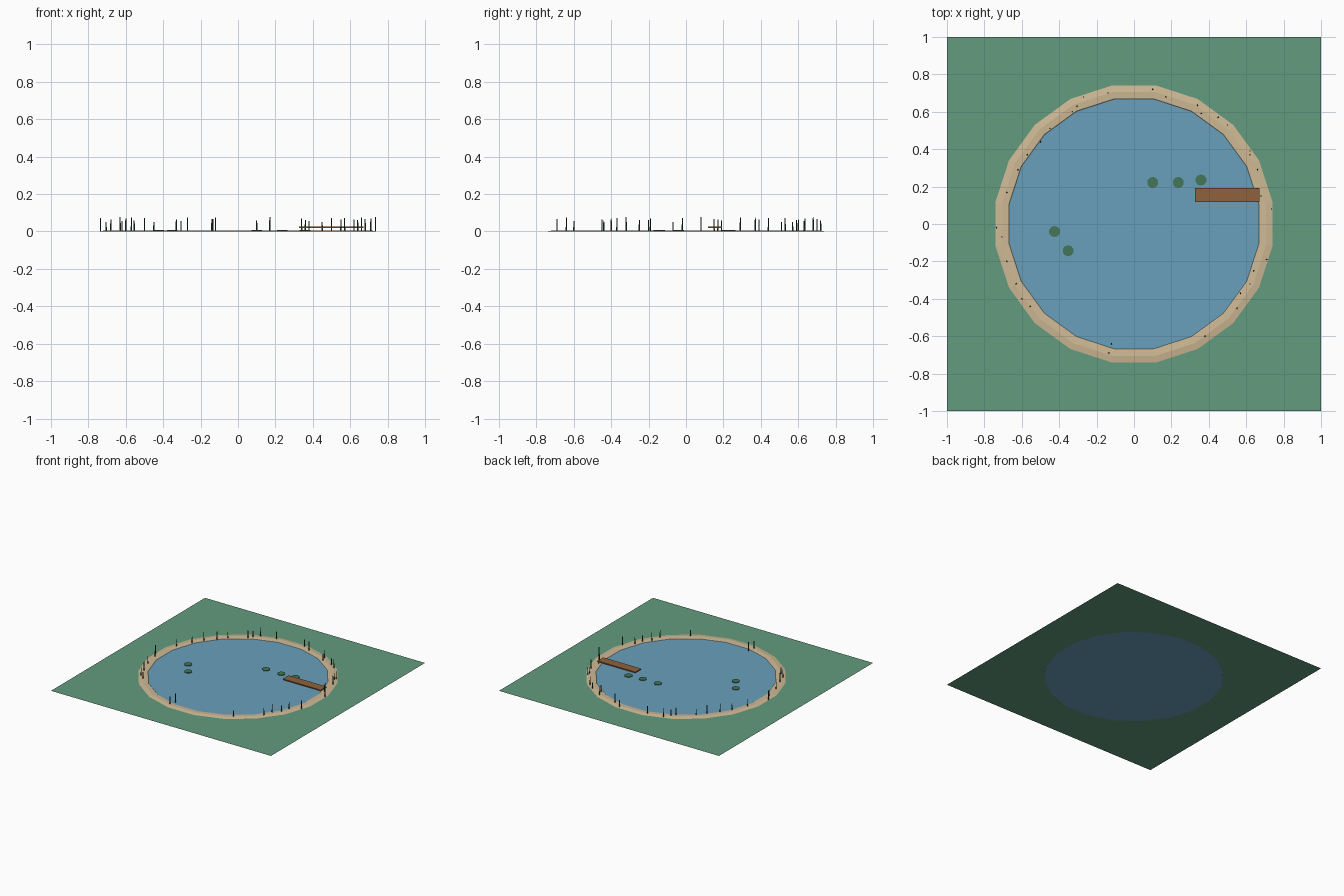
import bpy, bmesh, math

if "Cube" in bpy.data.objects:
    bpy.data.objects.remove(bpy.data.objects["Cube"])

SIDES = 20
OFFSET = 9  # degrees; puts polygon corners on the square's diagonals


def material(name, rgb):
    m = bpy.data.materials.new(name)
    m.diffuse_color = (*rgb, 1)
    m.use_nodes = True
    m.node_tree.nodes["Principled BSDF"].inputs["Base Color"].default_value = m.diffuse_color
    return m


GRASS = material("grass green", (0.125, 0.33, 0.21))
WATER = material("water blue", (0.14, 0.35, 0.50))
SAND = material("sand", (0.63, 0.49, 0.30))
WOOD = material("wood brown", (0.28, 0.12, 0.045))
PAD = material("lily green", (0.055, 0.18, 0.095))
REED = material("reed dark green", (0.025, 0.08, 0.04))


def finish(name, bm, mat):
    me = bpy.data.meshes.new(name)
    bm.to_mesh(me)
    bm.free()
    me.materials.append(mat)
    ob = bpy.data.objects.new(name, me)
    bpy.context.collection.objects.link(ob)
    return ob


def loop(bm, r, z, square=False):
    """A ring of corners, either round or pushed out to a square."""
    verts = []
    for i in range(SIDES):
        a = math.radians(OFFSET + 360 * i / SIDES)
        c, s = math.cos(a), math.sin(a)
        k = r / max(abs(c), abs(s)) if square else r
        verts.append(bm.verts.new((c * k, s * k, z)))
    return verts


def bridge(bm, inner, outer):
    for i in range(SIDES):
        j = (i + 1) % SIDES
        bm.faces.new((inner[i], outer[i], outer[j], inner[j]))


def cylinder(name, x, y, z, r, h, sides, mat, tip=1.0):
    bm = bmesh.new()
    bmesh.ops.create_cone(bm, cap_ends=True, segments=sides,
                          radius1=r, radius2=r * tip, depth=h)
    bmesh.ops.translate(bm, verts=bm.verts, vec=(x, y, z + h / 2))
    return finish(name, bm, mat)


# grass sheet with a round opening
bm = bmesh.new()
bridge(bm, loop(bm, 0.675, 0), loop(bm, 1.0, 0, True))
finish("meadow", bm, GRASS)

# pond surface
bm = bmesh.new()
bm.faces.new(loop(bm, 0.677, 0.001))
finish("water", bm, WATER)

# low sandy bank around the water
bm = bmesh.new()
rings = [loop(bm, r, z) for r, z in
         ((0.676, 0.001), (0.680, 0.004), (0.715, 0.006), (0.750, 0.001))]
for inner, outer in zip(rings, rings[1:]):
    bridge(bm, inner, outer)
finish("shore", bm, SAND)

# jetty plank
bm = bmesh.new()
bmesh.ops.create_cube(bm, size=1)
for v in bm.verts:
    v.co = (0.4975 + v.co.x * 0.345, 0.155 + v.co.y * 0.075, 0.022 + v.co.z * 0.008)
finish("jetty", bm, WOOD)

# floating lily pads
for i, (x, y) in enumerate(((0.10, 0.222), (0.237, 0.222), (0.358, 0.235),
                            (-0.425, -0.04), (-0.352, -0.143))):
    cylinder(f"lily_pad_{i + 1}", x, y, 0.003, 0.03, 0.005, 10, PAD)

# thin reeds on the bank
reeds = ((-0.45, 0.51), (-0.50, 0.44), (-0.33, 0.60), (-0.305, 0.63), (-0.27, 0.68),
         (-0.14, 0.70), (0.10, 0.72), (0.17, 0.68), (0.34, 0.635), (0.36, 0.59),
         (0.45, 0.57), (0.50, 0.53), (0.62, 0.39), (0.62, 0.37), (0.66, 0.29),
         (0.68, 0.15), (0.66, 0.19), (0.735, 0.08), (0.71, -0.19), (0.64, -0.25),
         (0.62, -0.32), (0.57, -0.37), (0.55, -0.45), (0.38, -0.60), (-0.12, -0.64),
         (-0.135, -0.69), (-0.555, -0.44), (-0.63, -0.32), (-0.60, -0.40),
         (-0.68, -0.20), (-0.705, -0.07), (-0.735, -0.02), (-0.68, 0.17),
         (-0.62, 0.29), (-0.57, 0.37))
for i, (x, y) in enumerate(reeds):
    height = 0.052 + 0.028 * ((i * 7) % 10) / 10
    cylinder(f"reed_{i + 1}", x, y, 0.0, 0.004, height, 5, REED, 0.7)
